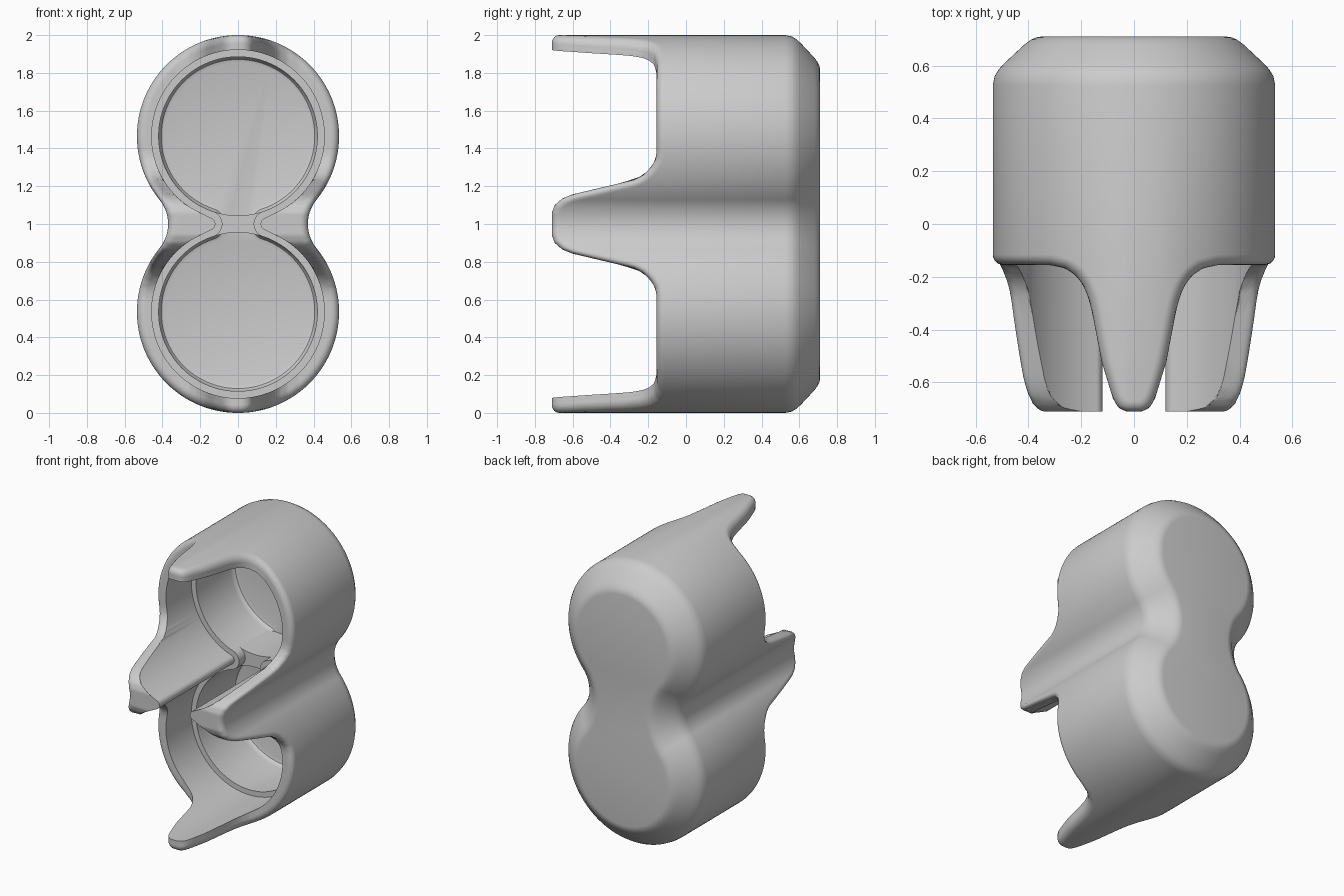
import bpy, bmesh
from math import sin, cos, pi, atan2, sqrt

cube = bpy.data.objects.get("Cube")
if cube:
    bpy.data.objects.remove(cube, do_unlink=True)

C = 0.465           # lobe centre above and below the waist
EDGE = 0.04         # rounding of the outer rim
STEP, WEB, FLOOR = 0.13, 0.2, 0.55   # depths inside the cavity

# Front edge profiles: distance from the prong centre line, depth
TOP_PRONG = [(0, -.71), (.03, -.71), (.06, -.695), (.08, -.66), (.123, -.52),
             (.165, -.3), (.19, -.235), (.22, -.195), (.26, -.168), (.32, -.155)]
SIDE_PRONG = [(0, -.71), (.06, -.71), (.1, -.695), (.135, -.655), (.157, -.6),
              (.235, -.27), (.26, -.225), (.3, -.185), (.34, -.162), (.38, -.155)]

plastic = bpy.data.materials.new("grey_plastic")
plastic.use_nodes = True
plastic.diffuse_color = (0.6, 0.6, 0.6, 1)
plastic.node_tree.nodes["Principled BSDF"].inputs["Base Color"].default_value = (0.6, 0.6, 0.6, 1)


def sample(profile, u):
    u = abs(u)
    for (a, ya), (b, yb) in zip(profile, profile[1:]):
        if u <= b:
            return ya + (yb - ya) * (u - a) / (b - a)
    return profile[-1][1]


def front_depth(x, z, inset=0.0):
    """Depth of the front edge, pulled back evenly by inset."""
    profile, u = (SIDE_PRONG, z) if abs(z) < 0.5 else (TOP_PRONG, x)
    angles = [pi * i / 16 for i in range(17)]
    return max(sample(profile, u + inset * cos(a)) + inset * sin(a) for a in angles)


def outline(r, waist, fillet_n=14, lobe_n=90):
    """Two round lobes joined by a filleted waist."""
    R = (waist * waist + C * C - r * r) / (2 * (r - waist))
    xf = waist + R
    a = atan2(C, -xf)
    q = []
    for i in range(fillet_n):
        t = pi + (a - pi) * i / fillet_n
        q.append((xf + R * cos(t), R * sin(t)))
    for i in range(lobe_n + 1):
        t = (a - pi) + (pi / 2 - a + pi) * i / lobe_n
        q.append((r * cos(t), C + r * sin(t)))
    half = q + [(-x, z) for x, z in reversed(q[:-1])]
    return half + [(x, -z) for x, z in reversed(half[1:-1])]


def outer(s):
    return outline(0.535 - s, 0.37 - s)


def inner(s):
    return outline(0.457 - s, 0.12 - s)


def flat_row(points, y):
    return [(x, y, z + 1) for x, z in points]


def front_row(points, inset=0.0):
    return [(x, front_depth(x, z, inset), z + 1) for x, z in points]


def loft(name, rows):
    """Skin closed rows in order and cap both ends."""
    bm = bmesh.new()
    rings = [[bm.verts.new(p) for p in row] for row in rows]
    n = len(rings[0])
    for a, b in zip(rings, rings[1:]):
        for i in range(n):
            j = (i + 1) % n
            bm.faces.new((a[i], a[j], b[j], b[i]))
    bm.faces.new(rings[0])
    bm.faces.new(rings[-1])
    bmesh.ops.recalc_face_normals(bm, faces=bm.faces)
    mesh = bpy.data.meshes.new(name)
    bm.to_mesh(mesh)
    bm.free()
    mesh.materials.append(plastic)
    obj = bpy.data.objects.new(name, mesh)
    bpy.context.collection.objects.link(obj)
    bpy.ops.object.select_all(action='DESELECT')
    obj.select_set(True)
    bpy.context.view_layer.objects.active = obj
    bpy.ops.object.shade_smooth_by_angle(angle=0.6)
    return obj


# Softly chamfered back
rows = [flat_row(outer(s), y) for s, y in
        [(.185, .71), (.165, .707), (.145, .698), (.12, .68), (.045, .61),
         (.022, .585), (.007, .56), (0, .525)]]

# Rounded outer rim following the four prongs
for k in range(7):
    t = pi / 2 * k / 6
    rows.append(front_row(outer(EDGE * (1 - cos(t))), EDGE * (1 - sin(t))))

# Rim face running in to the cavity edge
rim_out, rim_in = outer(EDGE), inner(0)
for k in range(1, 11):
    f = k / 10
    rows.append(front_row([(a + (c - a) * f, b + (d - b) * f)
                           for (a, b), (c, d) in zip(rim_out, rim_in)]))

# Cavity wall, ledge, deep wall and floor
rows += [flat_row(inner(s), y) for s, y in
         [(0, STEP), (.037, STEP), (.037, FLOOR - .04), (.041, FLOOR - .02),
          (.051, FLOOR - .006), (.07, FLOOR)]]
loft("holder_shell", rows)

# Web that divides the deep cavity into two round cups
arc = [(x, C - sqrt(0.42 ** 2 - x * x)) for x in [0.13 * i / 10 for i in range(-10, 11)]]
web = arc + [(x, -z) for x, z in reversed(arc)]
loft("divider_web", [flat_row(web, WEB), flat_row(web, FLOOR + .02)])
